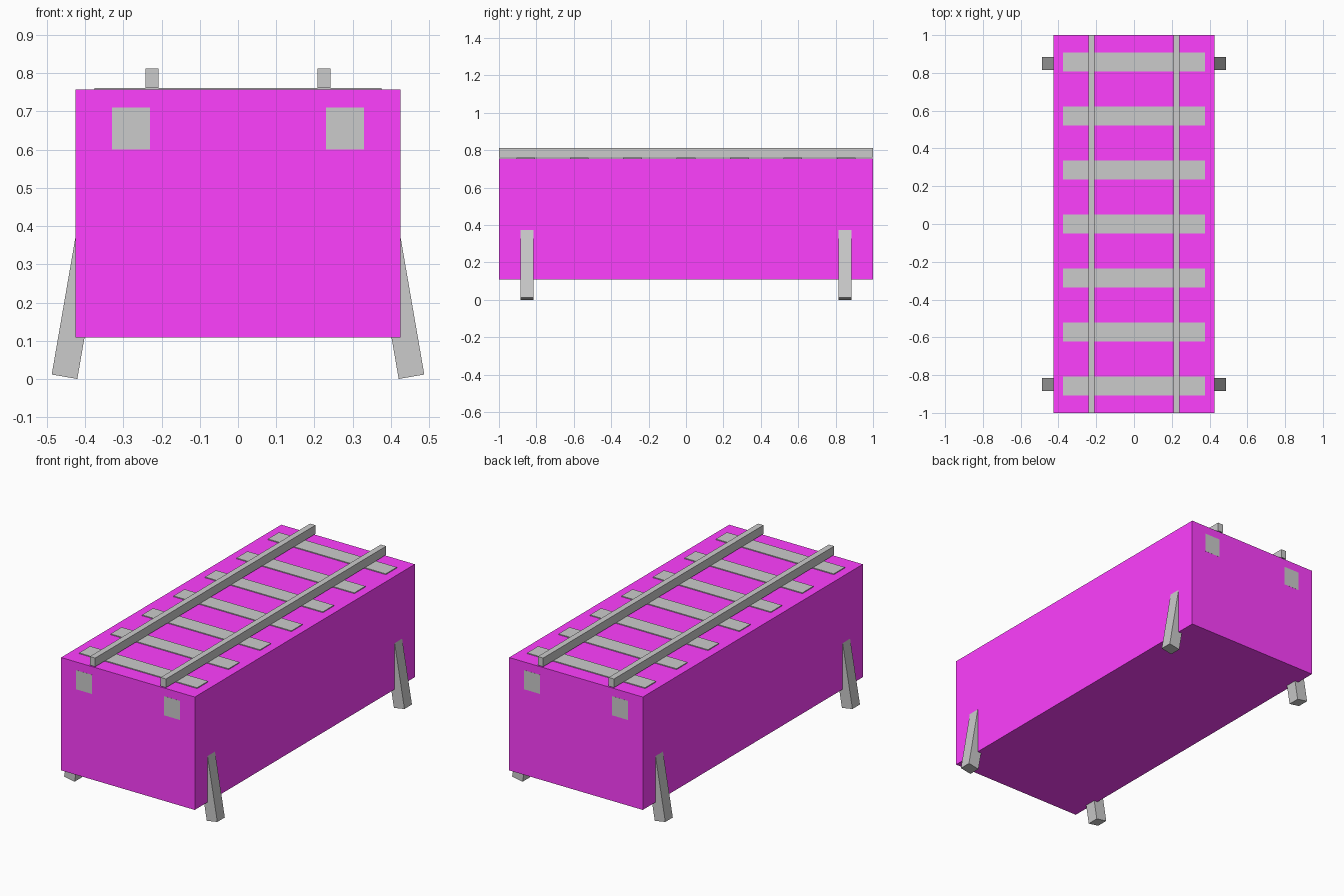
import bpy, bmesh
from math import radians, sin, cos
from mathutils import Matrix, Vector

if "Cube" in bpy.data.objects:
    bpy.data.objects.remove(bpy.data.objects["Cube"])


def box(name, center, size, tilt=0.0, material=None):
    """Box of a given size, tilted about the y axis."""
    mesh = bpy.data.meshes.new(name)
    bm = bmesh.new()
    bmesh.ops.create_cube(bm, size=1.0, matrix=Matrix.Diagonal((*size, 1.0)))
    bm.to_mesh(mesh)
    bm.free()
    obj = bpy.data.objects.new(name, mesh)
    obj.location = center
    obj.rotation_euler = (0, tilt, 0)
    bpy.context.collection.objects.link(obj)
    if material:
        mesh.materials.append(material)
    return obj


magenta = bpy.data.materials.new("magenta")
magenta.diffuse_color = (1.0, 0.05, 1.0, 1.0)
magenta.use_nodes = True
magenta.node_tree.nodes["Principled BSDF"].inputs["Base Color"].default_value = magenta.diffuse_color

# Large body block, a hair shorter than the beams so their ends show
box("body_block", (0, 0, 0.4325), (0.85, 1.999, 0.649), material=magenta)

# Cross ties, evenly spaced and sunk into the block
for i in range(7):
    y = -1 + (i + 0.5) * 2 / 7
    box(f"tie_{i + 1}", (0, y, 0.736), (0.75, 0.10, 0.052))

TILT = radians(9.8)
LEG_W, LEG_LEN = 0.068, 0.62

for side, s in (("left", -1), ("right", 1)):
    # Rail on top and support beam running through the block
    box(f"{side}_rail", (s * 0.225, 0, 0.787), (0.034, 2.0, 0.05))
    box(f"{side}_beam", (s * 0.28, 0, 0.655), (0.10, 2.0, 0.11))

    # Splayed legs leaning inwards into the block
    foot = Vector((s * 0.454, 0, LEG_W / 2 * sin(TILT)))
    axis = Vector((-s * sin(TILT), 0, cos(TILT)))
    for end, y in (("front", -0.85), ("back", 0.85)):
        center = foot + axis * LEG_LEN / 2 + Vector((0, y, 0))
        box(f"{end}_{side}_leg", center, (LEG_W, LEG_W, LEG_LEN), tilt=-s * TILT)
